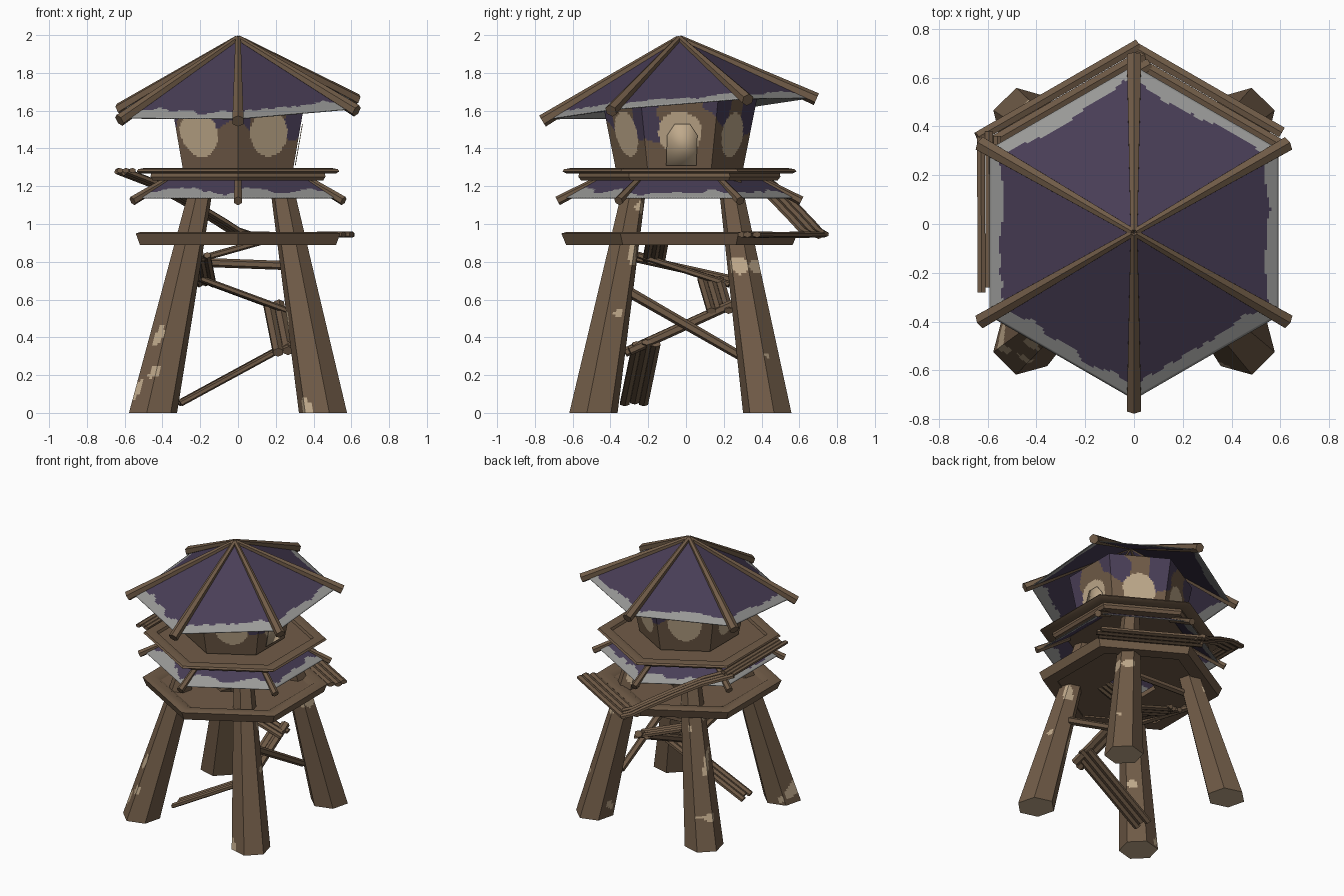
import bpy, bmesh, math
from mathutils import Vector, noise

if "Cube" in bpy.data.objects:
    bpy.data.objects.remove(bpy.data.objects["Cube"])

CY = -0.035                      # centre of the hexagonal tower
Z = Vector((0, 0, 1))


def material(name, rgb):
    m = bpy.data.materials.new(name)
    m.diffuse_color = (*[(c / 255) ** 2.2 for c in rgb], 1)
    m.use_nodes = True
    m.node_tree.nodes["Principled BSDF"].inputs["Base Color"].default_value = m.diffuse_color
    return m


BROWN = material("brown wood", (112, 92, 73))
CREAM = material("cream bare wood", (190, 168, 138))
PURPLE = material("purple cloth", (74, 64, 87))
GREY = material("grey frayed edge", (152, 152, 150))


def make(name, verts, faces, mats, idx=None, angle=35, thick=0):
    me = bpy.data.meshes.new(name)
    me.from_pydata([tuple(v) for v in verts], [], faces)
    for m in mats:
        me.materials.append(m)
    if idx:
        for p, i in zip(me.polygons, idx):
            p.material_index = i
    bm = bmesh.new()
    bm.from_mesh(me)
    bmesh.ops.remove_doubles(bm, verts=bm.verts, dist=1e-5)
    bmesh.ops.recalc_face_normals(bm, faces=bm.faces)
    bm.to_mesh(me)
    bm.free()
    ob = bpy.data.objects.new(name, me)
    bpy.context.collection.objects.link(ob)
    bpy.ops.object.select_all(action='DESELECT')
    ob.select_set(True)
    bpy.context.view_layer.objects.active = ob
    bpy.ops.object.shade_smooth_by_angle(angle=math.radians(angle))
    if thick:
        s = ob.modifiers.new("thickness", 'SOLIDIFY')
        s.thickness = thick
    return ob


def corner(k, r, z):
    a = math.radians(-90 + 60 * k)
    return Vector((r * math.cos(a), CY + r * math.sin(a), z))


def hex_ring(name, profile):
    """Closed (radius, z) profile turned round six corners."""
    n = len(profile)
    v = [corner(k, r, z) for k in range(6) for r, z in profile]
    f = [(k * n + i, k * n + (i + 1) % n, (k + 1) % 6 * n + (i + 1) % n, (k + 1) % 6 * n + i)
         for k in range(6) for i in range(n)]
    return make(name, v, f, [BROWN])


def sweep(name, strands, sides=6):
    """Each strand: list of (point, half width, half height)."""
    v, f = [], []
    for st in strands:
        b, n = len(v), len(st)
        for i, (p, w, h) in enumerate(st):
            d = (st[min(i + 1, n - 1)][0] - st[max(i - 1, 0)][0]).normalized()
            side = d.cross(Z).normalized()
            up = side.cross(d)
            for j in range(sides):
                a = 2 * math.pi * (j + .5) / sides
                v.append(p + side * w * math.cos(a) + up * h * math.sin(a))
        for i in range(n - 1):
            for j in range(sides):
                q, r = b + i * sides, (j + 1) % sides
                f.append((q + j, q + r, q + sides + r, q + sides + j))
        f.append(tuple(range(b, b + sides)))
        f.append(tuple(range(b + (n - 1) * sides, b + n * sides)))
    return make(name, v, f, [BROWN])


def log(name, a, b, ra, rb):
    return sweep(name, [[(Vector(a), ra, ra), (Vector(b), rb, rb)]])


def planks(name, pts, width, n=3, thick=.017):
    """Boards lying side by side along a path."""
    pts = [Vector(p) for p in pts]
    d = pts[-1] - pts[0]
    side = d.cross(Z).normalized()
    w = width / n
    return sweep(name, [[(p + side * w * (k - (n - 1) / 2) + d.normalized() * .02 * (k % 2), w * .56, thick)
                         for p in pts] for k in range(n)])


def panels(name, top, bottom, nu, nv, rule, mats, angle=50, thick=0):
    """Six gridded panels between top(k) and bottom(k); rule(k, u, v, p) gives colour."""
    vs, fs, ix = [], [], []
    for k in range(6):
        b = len(vs)
        t0, t1, b0, b1 = top(k), top(k + 1), bottom(k), bottom(k + 1)
        for j in range(nv + 1):
            for i in range(nu + 1):
                u, v = i / nu, j / nv
                vs.append(t0.lerp(t1, u).lerp(b0.lerp(b1, u), v))
        for j in range(nv):
            for i in range(nu):
                q = b + j * (nu + 1) + i
                fs.append((q, q + 1, q + nu + 2, q + nu + 1))
                ix.append(rule(k, (i + .5) / nu, (j + .5) / nv, vs[q]))
    return make(name, vs, fs, mats, ix, angle, thick)


# main roof: slightly tilted cloth with frayed edge, and six rafters
def eave(k, r, drop=0):
    p = corner(k, r, 0)
    end = 1.60 + .08 * (p.y - CY) * .73 / r + .04 * p.x * .73 / r
    p.z = 1.985 + (end - 1.985) * r / .73 - drop
    return p


panels("roof_cloth", lambda k: eave(k, .012, .005), lambda k: eave(k, .685, .01), 44, 60,
       lambda k, u, v, p: int(v > .91 + .045 * noise.noise(p * 6) + .03 * noise.noise(p * 17)),
       [PURPLE, GREY], 50, .006)
for k in range(6):
    log(f"roof_rafter_{k}", eave(k, .005), eave(k, .725), .016, .034)


# hut walls with bare patches and cloth remnants
def wall_rule(k, u, v, p):
    cu = (.5, .5, .5, .5, .5, .38)[k]
    h = 1 - v
    wob = .25 * noise.noise(p * 7)
    if ((u - cu) / .30) ** 2 + ((h - .45) / .27) ** 2 < 1 + wob:
        return 1
    if h > .52 + .35 * noise.noise(p * 5 + Vector((3, 1, 2))) and abs(u - cu) > .2 + wob:
        return 2
    return 0


panels("hut_wall", lambda k: corner(k, .42, 1.71), lambda k: corner(k, .335, 1.28),
       36, 40, wall_rule, [BROWN, CREAM, PURPLE], 35)
# doorway plate on the right wall
door = [(-.105, 1.31), (.055, 1.31), (.06, 1.47), (.02, 1.53), (-.06, 1.53), (-.1, 1.47)]
make("door_plate", [(.292 + (z - 1.28) * .173 + .004, y, z) for y, z in door],
     [tuple(range(6))], [CREAM], thick=.004)

# upper deck: floor and rail frame
hex_ring("upper_deck_floor", [(.002, 1.23), (.52, 1.23), (.535, 1.25), (.53, 1.272), (.002, 1.272)])
hex_ring("upper_deck_rim", [(.60, 1.268), (.62, 1.278), (.61, 1.29), (.57, 1.297), (.53, 1.29), (.52, 1.268)])

# skirt roof below the upper deck
panels("skirt_cloth", lambda k: corner(k, .44, 1.235), lambda k: corner(k, .61, 1.14), 44, 16,
       lambda k, u, v, p: int(v > .68 + .35 * noise.noise(p * 7) + .12 * noise.noise(p * 19)),
       [PURPLE, GREY], 50, .005)
for k in range(6):
    log(f"skirt_rafter_{k}", corner(k, .42, 1.238), corner(k, .645, 1.122), .02, .025)

# lower deck: floor with hatch, heavy rim
hex_ring("lower_deck_floor", [(.17, .90), (.52, .90), (.52, .935), (.17, .935)])
hex_ring("lower_deck_rim", [(.60, .89), (.625, .95), (.60, .957), (.54, .957), (.50, .935), (.50, .89)])


# four tapered legs with bare spots and bare feet
def leg(name, base, top):
    base, top = Vector(base), Vector(top)
    a0 = math.atan2(base.y - CY, base.x) + math.pi / 6
    n, m, nz = 36, 6, 90
    vs, fs, ix = [], [], []
    for j in range(nz + 1):
        t = j / nz
        c, r = base.lerp(top, t), .132 + (.062 - .132) * t
        for i in range(n):
            s, w = divmod(i, m)
            p, q = [Vector((math.cos(a0 + x * math.pi / 3), math.sin(a0 + x * math.pi / 3), 0)) for x in (s, s + 1)]
            vs.append(c + p.lerp(q, w / m) * r)
    for j in range(nz):
        for i in range(n):
            q, r = j * n + i, j * n + (i + 1) % n
            fs.append((q, r, r + n, q + n))
            ix.append(int(noise.noise(vs[q] * 7) > .50))
    fs += [tuple(range(n)), tuple(range(nz * n, nz * n + n))]
    ix += [1, 0]
    make(name, vs, fs, [BROWN, CREAM], ix, 35)


leg("front_left_leg", (-.45, -.49, 0), (-.185, -.265, 1.235))
leg("front_right_leg", (.45, -.49, 0), (.225, -.265, 1.235))
leg("back_left_leg", (-.45, .43, 0), (-.185, .23, 1.235))
leg("back_right_leg", (.45, .43, 0), (.225, .23, 1.235))

# spiral of plank ramps between the legs
planks("ramp_front_low", [(-.31, -.275, .05), (.27, -.21, .365)], .15)
planks("ramp_right", [(.24, -.32, .32), (.19, .23, .57)], .11, 2, .025)
planks("ramp_back", [(.26, .18, .54), (-.2, .13, .71)], .14)
planks("ramp_left", [(-.17, .23, .68), (-.2, -.25, .835)], .11)
planks("ramp_front_high", [(-.22, -.17, .81), (.17, -.15, .92)], .12)

# cross braces
log("right_brace", (.31, -.31, .645), (.33, .29, .30), .028, .024)
log("back_brace", (.26, .27, .78), (-.27, .27, .80), .024, .024)
log("left_brace", (-.26, .27, .70), (-.27, -.27, .82), .022, .022)


# outer walkway: upper landing, curved ramp down, lower landing
def outside(sx, s, z, dist=.612):
    return (sx * (.5 * dist - .866 * s), CY + .866 * dist + .5 * s, z)


planks("upper_landing", [(-.592, -.28, 1.283), (-.594, .36, 1.283)], .10, 3, .014)
planks("outer_ramp", [outside(-1, s, z) for s, z in
                      ((-.36, 1.28), (-.15, 1.21), (.03, 1.125), (.25, 1.01), (.33, .965), (.40, .945))], .14)
planks("lower_landing", [outside(1, .39, .944), outside(1, 0, .942), outside(1, -.32, .944)], .14, 3, .016)
